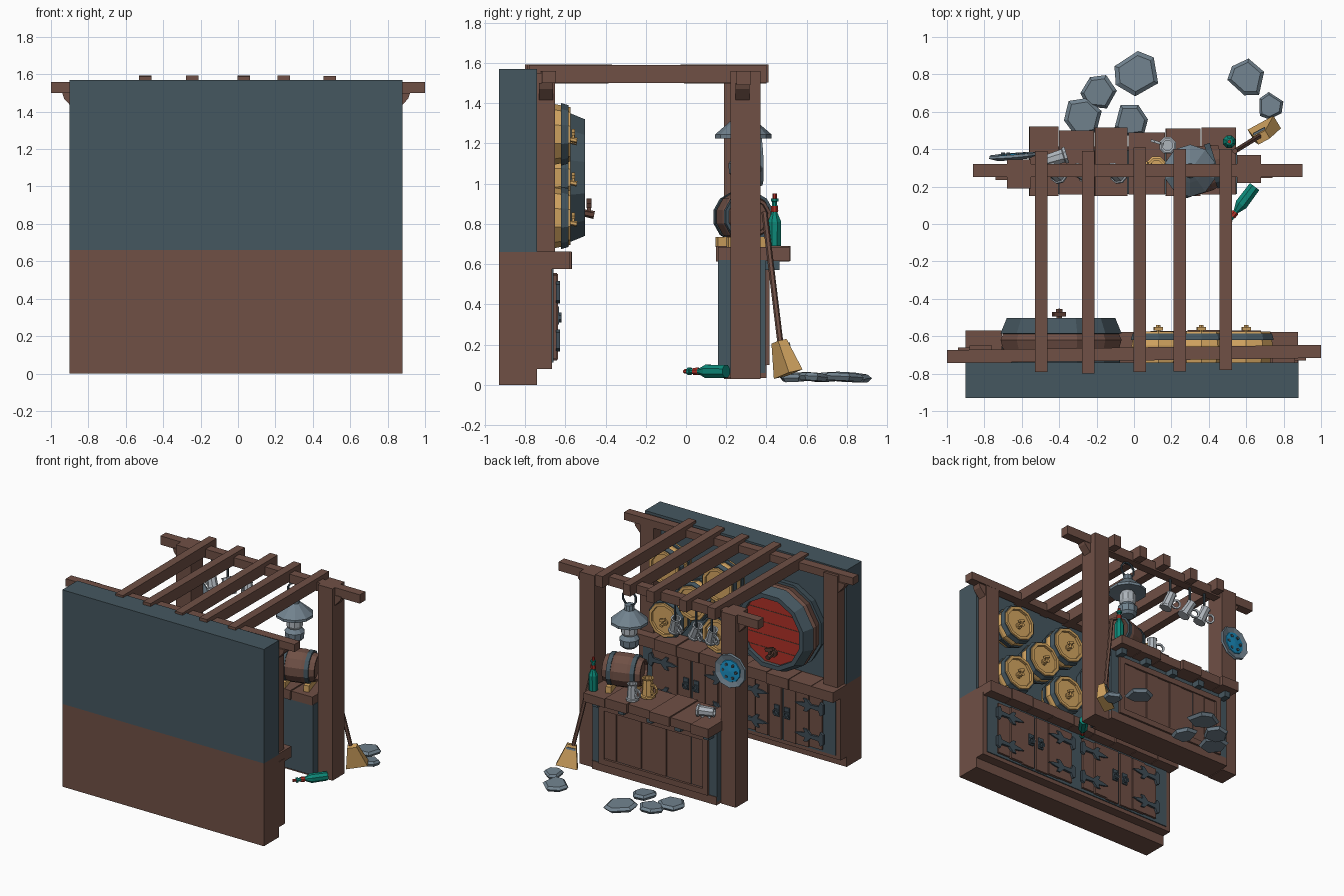
import bpy, bmesh, random
from math import pi, cos, sin, radians
from mathutils import Vector, Matrix, Euler

if "Cube" in bpy.data.objects:
    bpy.data.objects.remove(bpy.data.objects["Cube"])

random.seed(4)
COL = dict(wood=(.16, .08, .06), dark=(.11, .05, .035), slate=(.06, .095, .117), tan=(.66, .38, .12),
           red=(.43, .03, .02), green=(.004, .25, .19), stone=(.165, .223, .27),
           cyan=(.01, .27, .53), silver=(.42, .46, .5), iron=(.05, .075, .095))
MATS = {}
for k, c in COL.items():
    MATS[k] = bpy.data.materials.new(k)
    MATS[k].diffuse_color = (*c, 1)


def finish(name, bm, mat, matrix=None):
    bmesh.ops.remove_doubles(bm, verts=bm.verts, dist=1e-5)
    bmesh.ops.recalc_face_normals(bm, faces=bm.faces)
    if matrix:
        bm.transform(matrix)
    me = bpy.data.meshes.new(name)
    bm.to_mesh(me)
    bm.free()
    me.materials.append(MATS[mat])
    ob = bpy.data.objects.new(name, me)
    bpy.context.collection.objects.link(ob)
    return ob


def box(name, x, y, z, mat, rot=(0, 0, 0)):
    """Box from (min, max) ranges, rotated in degrees about its centre."""
    bm = bmesh.new()
    bmesh.ops.create_cube(bm, size=1)
    size = [r[1] - r[0] for r in (x, y, z)]
    mid = [(r[1] + r[0]) / 2 for r in (x, y, z)]
    M = Matrix.Translation(mid) @ Euler([radians(a) for a in rot]).to_matrix().to_4x4() @ Matrix.Diagonal((*size, 1))
    return finish(name, bm, mat, M)


def lathe(name, prof, loc, axis, mat, n=10):
    """Revolve (radius, height) points round an axis."""
    bm = bmesh.new()
    rings = [[bm.verts.new((r * cos(2 * pi * (i + .5) / n), r * sin(2 * pi * (i + .5) / n), h))
              for i in range(n)] for r, h in prof]
    for a, b in zip(rings, rings[1:]):
        for i in range(n):
            bm.faces.new((a[i], a[(i + 1) % n], b[(i + 1) % n], b[i]))
    q = Vector(axis).to_track_quat('Z', 'Y').to_matrix().to_4x4()
    return finish(name, bm, mat, Matrix.Translation(loc) @ q)


def ring(name, r, t, loc, axis, mat, n=10, w=None):
    w = w or t
    lathe(name, [(r - t, -w), (r + t, -w), (r + t, w), (r - t, w), (r - t, -w)], loc, axis, mat, n)


def prism(name, pts, y0, y1, mat):
    """Extrude an xz outline along y."""
    bm = bmesh.new()
    f = bm.faces.new([bm.verts.new((x, y0, z)) for x, z in pts])
    ext = bmesh.ops.extrude_face_region(bm, geom=[f])['geom']
    bmesh.ops.translate(bm, vec=(0, y1 - y0, 0), verts=[v for v in ext if isinstance(v, bmesh.types.BMVert)])
    return finish(name, bm, mat)


Y = (0, 1, 0)
Z = (0, 0, 1)

# back wall and cabinet
box('wall_lower', (-.9, .88), (-.93, -.74), (0, .66), 'wood')
box('wall_upper', (-.9, .88), (-.93, -.74), (.66, 1.57), 'slate')
box('cabinet_body', (-.9, .88), (-.74, -.665), (.08, .6), 'wood')
box('cabinet_panel', (-.86, .84), (-.67, -.658), (.11, .59), 'slate')
edge = -.9
for i in range(9):
    w = 1.78 / 9
    box('shelf_plank', (edge, edge + w - .004), (-.74, -.565 - random.uniform(0, .015)),
        (.575, .66 + random.uniform(-.004, .004)), 'wood')
    edge += w

# cabinet doors with hinges and handles
for cx in (.4, -.4):
    for s in (-1, 1):
        for k in range(3):
            a, b = cx + s * (.01 + k * .115), cx + s * (.01 + (k + 1) * .115 - .006)
            box('door_plank', (min(a, b), max(a, b)), (-.66, -.642 + .006 * (k % 2)), (.12 + .006 * k, .555 - .005 * k), 'wood')
        for z in (.22, .46):
            half = [(.37, .04), (.345, .055), (.33, .018), (.26, .014), (.225, .05), (.195, .05), (.21, .02), (.16, .012), (.12, 0)]
            pts = half + [(x, -h) for x, h in half[-2::-1]]
            prism('door_hinge', [(cx + s * x, z + h) for x, h in pts], -.645, -.625, 'iron')
        box('handle_plate', (cx + s * .045 - .022, cx + s * .045 + .022), (-.645, -.632), (.3, .39), 'iron')
        ring('door_handle', .022, .006, (cx + s * .045, -.625, .335), Y, 'iron', 8)

# back posts, front posts, beams and brackets
for x0, x1 in ((-.88, -.76), (.74, .86)):
    box('back_post', (x0, x1), (-.74, -.65), (.66, 1.55), 'wood')
box('front_post_right', (.55, .68), (.22, .37), (.03, 1.56), 'wood')
box('front_post_left', (-.68, -.55), (.19, .345), (.03, 1.56), 'wood')
box('back_beam', (-1, 1), (-.73, -.66), (1.5, 1.56), 'wood', (0, 0, .8))
box('front_beam', (-.86, .9), (.25, .32), (1.49, 1.56), 'wood')
for s, xo, y in ((1, .86, -.695), (-1, .88, -.695), (1, .68, .28), (-1, .68, .27)):
    prism('beam_bracket', [(s * (xo - .02), 1.5), (s * (xo + .06), 1.5), (s * (xo + .05), 1.47), (s * (xo - .005), 1.41), (s * (xo - .02), 1.41)],
          y - .035, y + .035, 'wood')
for x, y0, y1, t in ((-.495, -.79, .39, .3), (-.245, -.8, .39, -.3), (.03, -.79, .41, .3), (.245, -.79, .4, -.3), (.49, -.78, .4, 0)):
    box('roof_rafter', (x - .033, x + .033), (y0, y1), (1.5, 1.59), 'wood', (t, 0, 0))

# big barrel on the wall
B = (-.39, -.74, 1.03)
lathe('big_barrel', [(0, 0), (.3, 0), (.335, .12), (.29, .225), (.265, .225), (.265, .2), (0, .2)], B, Y, 'wood', 12)
lathe('big_barrel_front_hoop', [(.3, .15), (.335, .155), (.3, .238), (.265, .238), (.265, .2)], B, Y, 'slate', 12)
lathe('big_barrel_back_hoop', [(.29, 0), (.325, 0), (.338, .06), (.31, .06)], B, Y, 'slate', 12)
lathe('big_barrel_face', [(0, .206), (.268, .206), (.268, .19)], B, Y, 'red', 12)
for z in (-.15, -.05, .05, .15):
    w = (.262 ** 2 - z * z) ** .5
    box('face_plank_groove', (B[0] - w, B[0] + w), (-.54, -.532), (B[2] + z - .003, B[2] + z + .003), 'dark')


def tap(x, y, z, s, mat):
    lathe('tap_flange', [(0, 0), (.035 * s, 0), (.035 * s, .02 * s), (0, .02 * s)], (x, y, z), Y, mat, 8)
    lathe('tap_spout', [(0, 0), (.016 * s, 0), (.02 * s, .08 * s), (0, .08 * s)], (x, y, z), (0, 1, -.2), mat, 6)
    box('tap_handle', (x - .035 * s, x + .035 * s), (y + .04 * s, y + .065 * s), (z + .03 * s, z + .055 * s), mat, (0, 20, 0))
    box('tap_stem', (x - .009 * s, x + .009 * s), (y + .043 * s, y + .062 * s), (z, z + .04 * s), mat)


tap(-.4, -.535, .86, 1, 'dark')

# stack of small kegs on the wall
for x, z in ((.6, .83), (.13, .83), (.36, 1.03), (.6, 1.245), (.13, 1.235)):
    L = (x, -.74, z)
    lathe('wall_keg', [(0, 0), (.135, 0), (.15, .09), (.135, .165), (.112, .165), (.112, .145), (0, .145)], L, Y, 'tan', 10)
    lathe('wall_keg_front_hoop', [(.14, .12), (.155, .12), (.145, .155), (.13, .155)], L, Y, 'slate', 10)
    lathe('wall_keg_back_hoop', [(.13, .03), (.15, .03), (.156, .065), (.14, .065)], L, Y, 'slate', 10)
    tap(x, -.597, z - .02, .7, 'tan')

# counter
box('counter_body', (-.55, .55), (.16, .395), (.06, .62), 'slate')
box('counter_base', (-.55, .55), (.19, .4), (.035, .1), 'wood')
for i in range(8):
    x = -.44 + i * .11
    box('counter_front_plank', (x + .003, x + .107), (.39, .4 + .006 * (i % 2)), (.15, .54), 'wood')
for z in (.1, .53):
    box('counter_frame_rail', (-.48, .48), (.39, .415), (z, z + .045), 'wood')
for x in (-.48, .435):
    box('counter_frame_stile', (x, x + .045), (.39, .415), (.1, .575), 'wood')
for x in (-.5, -.25, 0, .25, .48):
    box('counter_bracket', (x - .025, x + .025), (.39, .465), (.57, .625), 'slate')
tops = [-.56, -.4, -.21, -.03, .17, .36, .55]
for i, (a, b) in enumerate(zip(tops, tops[1:])):
    box('counter_top_plank', (a, b - .004), (.15 + .008 * (i % 2), (.52, .5, .515, .49, .51, .515)[i]),
        (.615, .69 - .006 * (i % 2)), 'wood', (0, .4 * (-1) ** i, 0))

# keg resting on the counter
ax = Vector((cos(.3), sin(.3), 0))
K = Vector((.34, .285, .835))
lathe('counter_keg', [(0, -.125), (.085, -.125), (.085, -.145), (.1, -.145), (.128, -.05), (.128, .05), (.1, .145), (.085, .145), (.085, .125), (0, .125)],
      K, ax, 'wood', 12)
for h in (-.09, .09):
    ring('counter_keg_hoop', .118, .009, K + ax * h, ax, 'slate', 12, .016)
for h in (-.09, .09):
    p = K + ax * h
    box('keg_cradle', (p.x - .02, p.x + .02), (p.y - .11, p.y + .11), (.685, .735), 'tan', (0, 0, 17))


def mug(name, loc, axis, mat, s=1):
    lathe(name, [(0, 0), (.048 * s, 0), (.048 * s, .015), (.04 * s, .02), (.034 * s, .12 * s), (.04 * s, .13 * s), (.028 * s, .13 * s), (.03 * s, .03), (0, .03)],
          loc, axis, mat, 8)
    a = Vector(axis).normalized()
    side = a.cross(Vector((.3, 1, .2))).normalized()
    ring(name + '_handle', .032 * s, .007, Vector(loc) + a * .07 * s + side * .058 * s, a.cross(side), mat, 8)


mug('counter_tankard', (.18, .42, .69), Z, 'silver')
mug('wooden_mug', (.12, .31, .69), Z, 'tan', 1.15)
mug('fallen_tankard', (-.36, .37, .735), (-1, -.3, 0), 'silver')
# tankards hung under the beam
for x, t in ((-.08, .3), (-.25, .5), (-.4, .35)):
    mug('hanging_tankard', (x, .26, 1.25), (-t, .25, 1), 'silver')
    box('tankard_hook', (x - t * .08 - .006, x - t * .08 + .006), (.28, .292), (1.34, 1.5), 'iron')

# lantern
L = (.3, .285, 0)
lathe('lantern_roof', [(0, 1.37), (.035, 1.37), (.04, 1.33), (.065, 1.31), (.14, 1.245), (.14, 1.225), (.06, 1.23), (0, 1.23)], L, Z, 'stone', 10)
lathe('lantern_glass', [(.045, 1.235), (.062, 1.2), (.062, 1.15), (.045, 1.12)], L, Z, 'silver', 10)
lathe('lantern_base', [(0, 1.13), (.05, 1.13), (.075, 1.1), (.07, 1.05), (.05, 1.03), (0, 1.03)], L, Z, 'stone', 10)
ring('lantern_loop', .06, .006, (.3, .285, 1.42), Y, 'iron', 10)

# shield-like plate on left post
P = (-.645, .345, 1.12)
lathe('wall_plate', [(0, 0), (.09, 0), (.135, .015), (.13, .03), (.092, .02), (0, .02)], P, (-.08, 1, .04), 'stone', 10)
lathe('wall_plate_centre', [(0, .032), (.085, .026), (.09, .015)], P, (-.08, 1, .04), 'cyan', 10)
for i in range(6):
    a = i * pi / 3
    lathe('plate_dot', [(0, .036), (.012, .036), (.012, .02)], (P[0] + .055 * cos(a), P[1], P[2] + .055 * sin(a)), Y, 'slate', 6)

# bottles, one standing and one fallen
for loc, axis in (((.51, .44, .69), Z), ((.645, .2, .067), (-.6, -.8, 0))):
    a = Vector(axis).normalized()
    lathe('bottle', [(0, 0), (.034, 0), (.036, .12), (.016, .165), (.014, .22), (.02, .222), (.02, .235), (0, .235)], loc, a, 'green', 8)
    lathe('bottle_label', [(.018, .17), (.02, .175), (.019, .2), (.016, .2)], loc, a, 'red', 8)
    lathe('bottle_cork', [(.011, .23), (.011, .26), (0, .26)], loc, a, 'red', 6)

# broom leaning on the right post
top, foot = Vector((.54, .39, .86)), Vector((.67, .47, .2))
d = foot - top
lathe('broom_handle', [(0, 0), (.015, 0), (.015, d.length), (0, d.length)], top, d, 'wood', 6)
bm = bmesh.new()
bmesh.ops.create_cube(bm, size=1)
for v in bm.verts:
    low = v.co.z < 0
    v.co = Vector((v.co.x * (.16 if low else .07), v.co.y * (.08 if low else .05), v.co.z * .17))
finish('broom_head', bm, 'tan', Matrix.Translation((.69, .485, .135)) @ Euler((.2, -.2, .5)).to_matrix().to_4x4())
box('broom_binding', (.645, .715), (.45, .505), (.185, .2), 'stone', (11, -11, 28))

# loose paving stones
for x, y, r in ((.01, .8, .125), (-.19, .7, .1), (-.27, .57, .11), (-.02, .55, .1), (.6, .78, .105), (.73, .63, .08)):
    ph = random.uniform(0, 6)
    bm = bmesh.new()
    outline = [(ph + 2 * pi * (i + random.uniform(-.2, .2)) / 6, r * random.uniform(.88, 1.08)) for i in range(6)]
    rows = [[bm.verts.new((k * q * cos(a), k * q * sin(a), h)) for a, q in outline]
            for k, h in ((.85, -.018), (1, .003), (.8, .02))]
    bm.faces.new(rows[0])
    bm.faces.new(rows[2])
    for a, b in zip(rows, rows[1:]):
        for i in range(6):
            bm.faces.new((a[i], a[(i + 1) % 6], b[(i + 1) % 6], b[i]))
    finish('paving_stone', bm, 'stone', Matrix.Translation((x, y, .038)) @ Euler((random.uniform(-.07, .07), random.uniform(-.07, .07), 0)).to_matrix().to_4x4())

for m in bpy.data.materials:
    if m.users and not m.is_grease_pencil:
        m.use_nodes = True
        m.node_tree.nodes["Principled BSDF"].inputs["Base Color"].default_value = m.diffuse_color
